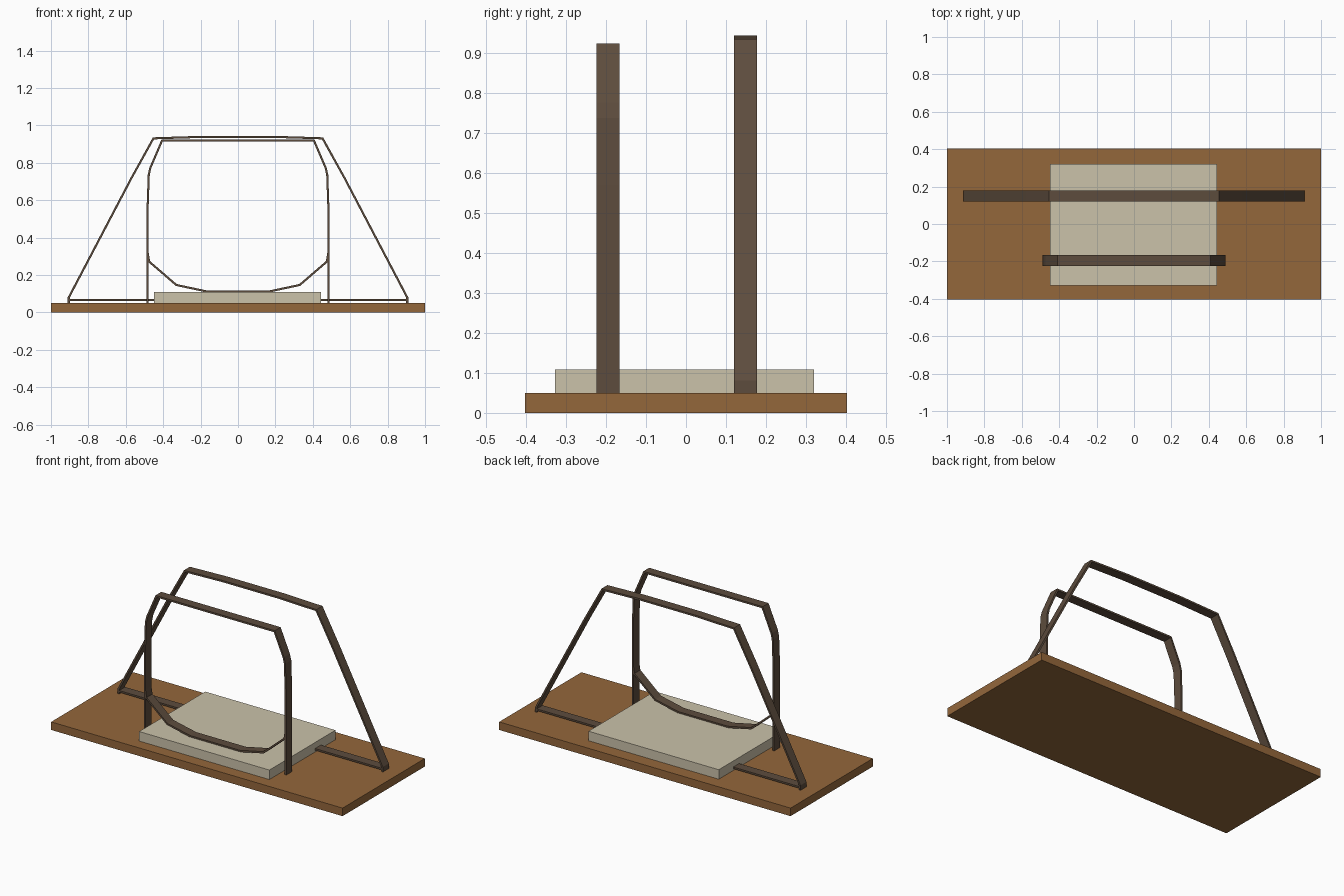
import bpy
import bmesh
from mathutils import Vector

cube = bpy.data.objects.get("Cube")
if cube:
    bpy.data.objects.remove(cube, do_unlink=True)


def material(name, rgb):
    lin = [((c / 255 + 0.055) / 1.055) ** 2.4 for c in rgb] + [1.0]
    m = bpy.data.materials.new(name)
    m.use_nodes = True
    m.diffuse_color = lin
    m.node_tree.nodes["Principled BSDF"].inputs["Base Color"].default_value = lin
    return m


WOOD = material("warm wood", (148, 103, 59))
PAD = material("pale beige", (203, 194, 170))
METAL = material("dark bronze", (93, 76, 61))


def finish(name, bm, mat):
    bmesh.ops.recalc_face_normals(bm, faces=bm.faces)
    me = bpy.data.meshes.new(name)
    bm.to_mesh(me)
    bm.free()
    me.materials.append(mat)
    ob = bpy.data.objects.new(name, me)
    bpy.context.collection.objects.link(ob)
    return ob


def box(name, lo, hi, mat):
    bm = bmesh.new()
    bmesh.ops.create_cube(bm, size=1)
    lo, hi = Vector(lo), Vector(hi)
    for v in bm.verts:
        v.co = (lo + hi) / 2 + v.co * (hi - lo)
    return finish(name, bm, mat)


def strap(name, half, y0, y1, thick=0.011):
    """Flat strap bent along an x-z path; half is the +x side, mirrored to -x."""
    path = [Vector(p) for p in half]
    path += [Vector((-x, z)) for x, z in reversed(half)]
    dirs = [(b - a).normalized() for a, b in zip(path, path[1:])]
    bm = bmesh.new()
    rings = []
    for i, p in enumerate(path):
        d0, d1 = dirs[max(i - 1, 0)], dirs[min(i, len(dirs) - 1)]
        t = (d0 + d1).normalized()
        # mitred offset keeps the strap an even thickness round each bend
        n = Vector((-t.y, t.x)) * (thick / 2 / t.dot(d0))
        a, b = p + n, p - n
        rings.append([bm.verts.new(c) for c in (
            (a.x, y0, a.y), (a.x, y1, a.y), (b.x, y1, b.y), (b.x, y0, b.y))])
    for r, s in zip(rings, rings[1:]):
        for k in range(4):
            j = (k + 1) % 4
            bm.faces.new((r[k], r[j], s[j], s[k]))
    bm.faces.new(rings[0])
    bm.faces.new(rings[-1])
    return finish(name, bm, METAL)


# Base board and raised pad
box("base_board", (-1, -0.403, 0), (1, 0.403, 0.05), WOOD)
box("pad", (-0.449, -0.328, 0.05), (0.445, 0.32, 0.109), PAD)

# Front hoop with its sagging lower strap
FRONT = (-0.224, -0.167)
strap("front_hoop", [(0.483, 0.05), (0.483, 0.57), (0.477, 0.738),
                     (0.468, 0.775), (0.406, 0.919)], *FRONT)
strap("front_lower_strap", [(0.483, 0.32), (0.475, 0.272),
                            (0.33, 0.147), (0.17, 0.113)], *FRONT)

# Back hoop with its floor bar
BACK = (0.12, 0.178)
strap("back_hoop", [(0.905, 0.05), (0.905, 0.08), (0.57, 0.718),
                    (0.452, 0.931), (0.19, 0.939)], *BACK)
strap("back_floor_bar", [(0.905, 0.066)], *BACK)
